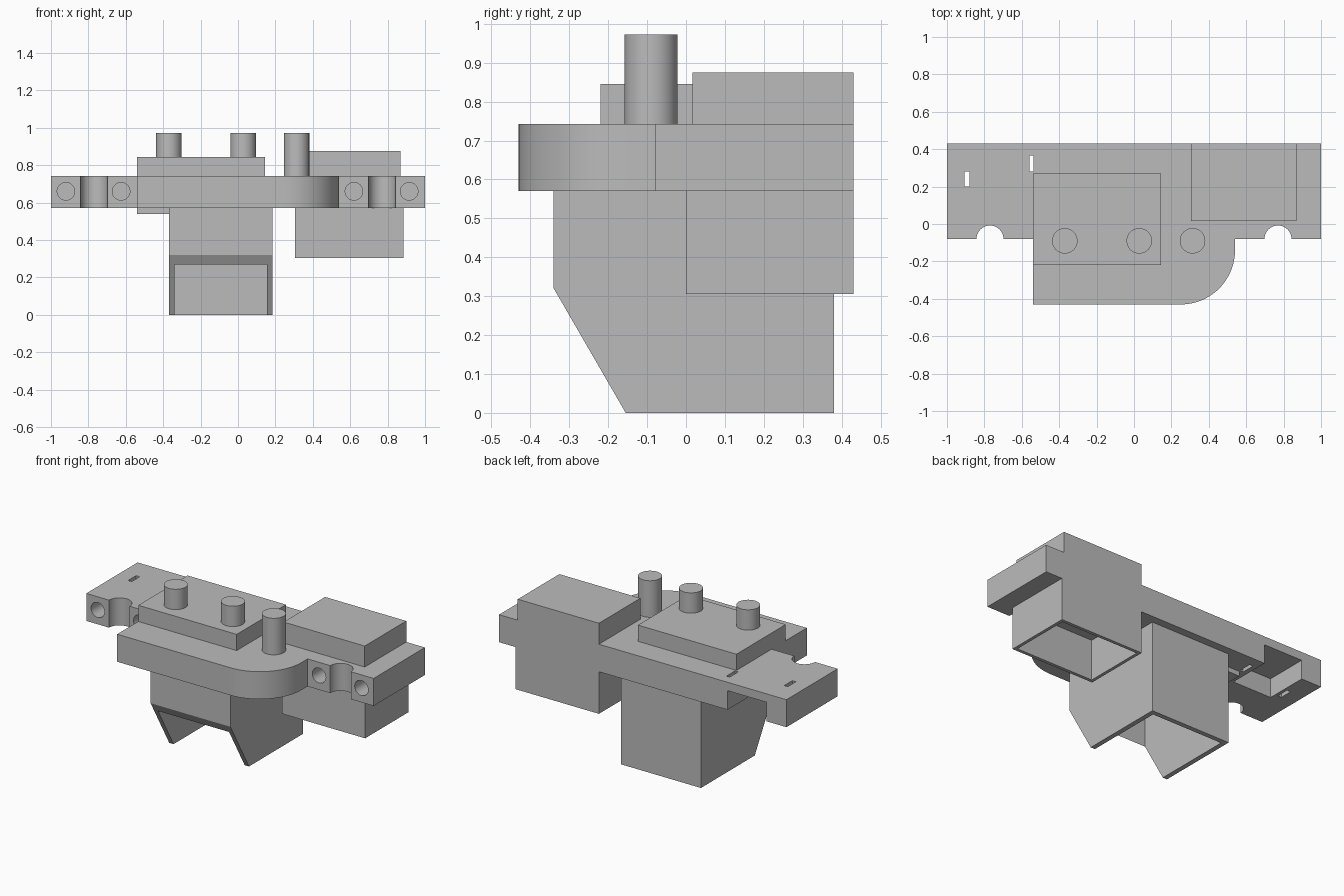
import bpy
import bmesh
from math import sin, cos, pi, radians
from mathutils import Matrix, Vector

default = bpy.data.objects.get("Cube")
if default:
    bpy.data.objects.remove(default, do_unlink=True)

grey = bpy.data.materials.new("plain grey")
grey.use_nodes = True
tone = (0.5, 0.5, 0.5, 1)
grey.diffuse_color = tone
grey.node_tree.nodes["Principled BSDF"].inputs["Base Color"].default_value = tone


def finish(name, bm):
    bmesh.ops.recalc_face_normals(bm, faces=bm.faces)
    mesh = bpy.data.meshes.new(name)
    bm.to_mesh(mesh)
    bm.free()
    mesh.materials.append(grey)
    ob = bpy.data.objects.new(name, mesh)
    bpy.context.collection.objects.link(ob)
    return ob


def box(name, x, y, z):
    bm = bmesh.new()
    bmesh.ops.create_cube(bm, size=1)
    for v in bm.verts:
        v.co = [lo + (c + 0.5) * (hi - lo) for c, (lo, hi) in zip(v.co, (x, y, z))]
    return finish(name, bm)


def cylinder(name, start, end, radius):
    a, b = Vector(start), Vector(end)
    bm = bmesh.new()
    turn = (b - a).to_track_quat('Z', 'Y').to_matrix().to_4x4()
    bmesh.ops.create_cone(bm, cap_ends=True, segments=48, radius1=radius, radius2=radius,
                          depth=(b - a).length,
                          matrix=Matrix.Translation((a + b) / 2) @ turn)
    return finish(name, bm)


def prism(name, points, offset):
    bm = bmesh.new()
    face = bm.faces.new([bm.verts.new(p) for p in points])
    grown = bmesh.ops.extrude_face_region(bm, geom=[face])["geom"]
    bmesh.ops.translate(bm, vec=offset,
                        verts=[g for g in grown if isinstance(g, bmesh.types.BMVert)])
    return finish(name, bm)


def cut(target, cutters):
    # Subtract each cutter, bake the result and discard the cutters
    for c in cutters:
        c.hide_render = True
        m = target.modifiers.new("cut", 'BOOLEAN')
        m.operation, m.solver, m.object = 'DIFFERENCE', 'EXACT', c
    bpy.context.view_layer.update()
    baked = bpy.data.meshes.new_from_object(
        target.evaluated_get(bpy.context.evaluated_depsgraph_get()))
    target.modifiers.clear()
    target.data = baked
    for c in cutters:
        bpy.data.objects.remove(c, do_unlink=True)


def arc(cx, cy, r, a0, a1, n=20):
    steps = [radians(a0 + (a1 - a0) * i / n) for i in range(n + 1)]
    return [(cx + r * cos(a), cy + r * sin(a)) for a in steps]


# Mounting plate with two edge notches and one rounded front corner
BOTTOM, TOP, BACK, EDGE = 0.57, 0.743, 0.43, -0.08
outline = [(-1, BACK), (-1, EDGE)]
outline += arc(-0.77, EDGE, 0.072, 180, 0)
outline += [(-0.54, EDGE), (-0.54, -BACK)]
outline += arc(0.25, -0.14, 0.29, -90, 0, 32)
outline += [(0.54, EDGE)]
outline += arc(0.77, EDGE, 0.072, 180, 0)
outline += [(1, EDGE), (1, BACK)]
plate = prism("mounting_plate", [(x, y, BOTTOM) for x, y in outline], (0, 0, TOP - BOTTOM))

# Screw holes, underside pocket and narrow slots
cutters = [cylinder("screw_hole", (x, EDGE - 0.1, 0.66), (x, 0.12, 0.66), 0.047)
           for x in (-0.92, -0.625, 0.62, 0.915)]
cutters.append(box("pocket", (-0.86, -0.59), (0.16, 0.5), (0.5, 0.69)))
cutters.append(box("outer_slot", (-0.905, -0.88), (0.2, 0.28), (0.5, 0.8)))
cutters.append(box("inner_slot", (-0.56, -0.537), (0.28, 0.365), (0.5, 0.8)))
cut(plate, cutters)

# Hollow chute with a slanted, open front
profile = [(0.38, 0), (-0.155, 0), (-0.34, 0.32), (-0.34, BOTTOM), (0.38, BOTTOM)]
chute = prism("chute", [(-0.37, y, z) for y, z in profile], (0.555, 0, 0))
cut(chute, [box("chute_hollow", (-0.34, 0.155), (-0.31, 0.35), (-0.1, 0.54))])

# Hollow side housing and its raised cover
housing = box("side_housing", (0.305, 0.885), (0, BACK), (0.305, BOTTOM))
cut(housing, [box("housing_hollow", (0.325, 0.865), (0.02, 0.41), (0.2, 0.56))])
cover = box("side_cover", (0.305, 0.87), (0.017, BACK), (TOP - 0.01, 0.875))

# Central block passing through the plate
block = box("central_block", (-0.54, 0.145), (-0.22, 0.27), (0.54, 0.845))

# Round posts
posts = [cylinder("post", (x, -0.09, z), (x, -0.09, 0.973), 0.068)
         for x, z in ((-0.37, 0.84), (0.028, 0.84), (0.313, 0.735))]

# Smooth the curved walls, keep corners sharp
bpy.ops.object.select_all(action='DESELECT')
for ob in [plate] + posts:
    ob.select_set(True)
bpy.context.view_layer.objects.active = plate
bpy.ops.object.shade_smooth_by_angle(angle=radians(30))
